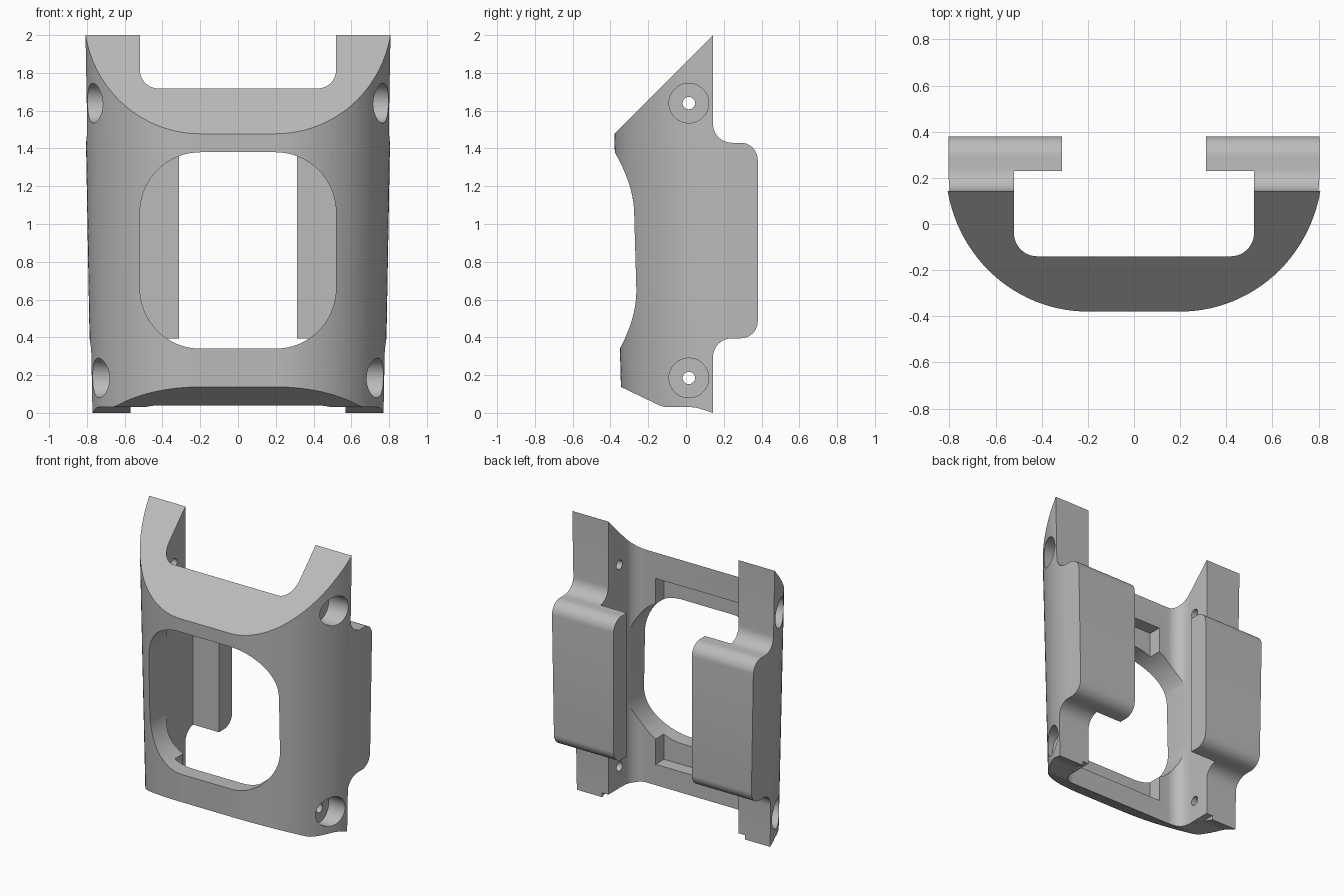
import bpy, bmesh, math
from mathutils import Vector

if "Cube" in bpy.data.objects:
    bpy.data.objects.remove(bpy.data.objects["Cube"])

grey = bpy.data.materials.new("light_grey")
grey.use_nodes = True
grey.diffuse_color = (0.5, 0.5, 0.5, 1)
grey.node_tree.nodes["Principled BSDF"].inputs["Base Color"].default_value = (0.5, 0.5, 0.5, 1)


def rounded(corners, segs=10):
    """Polygon from (u, v, radius) corners, with each corner filleted."""
    out = []
    for i, (u, v, r) in enumerate(corners):
        p = Vector((u, v))
        if r == 0:
            out.append(p)
            continue
        a = (Vector(corners[i - 1][:2]) - p).normalized()
        b = (Vector(corners[(i + 1) % len(corners)][:2]) - p).normalized()
        half = a.angle(b) / 2
        centre = p + (a + b).normalized() * (r / math.sin(half))
        start = p + a * (r / math.tan(half)) - centre
        end = p + b * (r / math.tan(half)) - centre
        sweep = math.pi - 2 * half
        for k in range(segs + 1):
            t = k / segs
            out.append(centre + (start * math.sin((1 - t) * sweep)
                                 + end * math.sin(t * sweep)) / math.sin(sweep))
    return out


def loft(name, low, high):
    """Solid between two matching rings of 3D points."""
    bm = bmesh.new()
    lo = [bm.verts.new(p) for p in low]
    hi = [bm.verts.new(p) for p in high]
    bm.faces.new(lo)
    bm.faces.new(hi)
    n = len(lo)
    for i in range(n):
        j = (i + 1) % n
        bm.faces.new((lo[i], lo[j], hi[j], hi[i]))
    bmesh.ops.recalc_face_normals(bm, faces=bm.faces)
    mesh = bpy.data.meshes.new(name)
    bm.to_mesh(mesh)
    bm.free()
    mesh.materials.append(grey)
    ob = bpy.data.objects.new(name, mesh)
    bpy.context.collection.objects.link(ob)
    return ob


def prism(name, pts, axis, start, end):
    """Extrude a 2D outline along the x, y or z axis."""
    place = {"x": lambda p, d: (d, p[0], p[1]),
             "y": lambda p, d: (p[0], d, p[1]),
             "z": lambda p, d: (p[0], p[1], d)}[axis]
    return loft(name, [place(p, start) for p in pts], [place(p, end) for p in pts])


def circle(u, v, r, n=40):
    return [(u + r * math.cos(k * math.tau / n), v + r * math.sin(k * math.tau / n))
            for k in range(n)]


def box(name, x0, x1, y0, y1, z0, z1):
    return prism(name, [(x0, y0), (x1, y0), (x1, y1), (x0, y1)], "z", z0, z1)


def combine(target, tool, operation):
    mod = target.modifiers.new("cut", "BOOLEAN")
    mod.operation, mod.object, mod.solver = operation, tool, "EXACT"
    bpy.context.view_layer.objects.active = target
    bpy.ops.object.modifier_apply(modifier=mod.name)
    bpy.data.objects.remove(tool)


def shell_ring(z):
    """Plan outline of the bowed outer shell, slightly tapered with height."""
    a, b = 0.579 + 0.018 * z, 0.583 + 0.026 * z
    half = []
    for k in range(29):
        t = math.pi / 2 * k / 28
        half.append((0.2 + a * math.sin(t), 0.242 - b * math.cos(t), z))
    half.append((0.2 + a, 0.6, z))
    return half + [(-x, y, z) for x, y, z in reversed(half)]


# Bowed shell trimmed to the side outline
bracket = loft("bracket_body", shell_ring(-0.2), shell_ring(2.2))
side = rounded([(0.143, 2.0, 0), (-0.6, 1.257, 0), (-0.6, 0.26, 0), (-0.12, 0.03, 0.12),
                (0.05, 0.03, 0.15), (0.143, 0.0, 0), (0.143, 0.395, 0.1),
                (0.38, 0.395, 0.09), (0.38, 1.43, 0.09), (0.143, 1.43, 0.1)])
combine(bracket, prism("side_outline", side, "x", -1.2, 1.2), "INTERSECT")

# Channel between the arms, narrower between the rear lips
channel = rounded([(-0.52, -0.14, 0.1), (0.52, -0.14, 0.1), (0.52, 0.23, 0), (0.312, 0.23, 0),
                   (0.312, 0.7, 0), (-0.312, 0.7, 0), (-0.312, 0.23, 0), (-0.52, 0.23, 0)])
combine(bracket, prism("channel_cutter", channel, "z", -0.5, 2.5), "DIFFERENCE")

# Front window and the rectangular recess behind it
window = rounded([(-0.519, 0.34, 0.32), (0.519, 0.34, 0.32),
                  (0.519, 1.38, 0.32), (-0.519, 1.38, 0.32)], 16)
combine(bracket, prism("window_cutter", window, "y", -0.8, 0.1), "DIFFERENCE")
combine(bracket, box("recess_cutter", -0.34, 0.34, -0.235, 0.0, 0.19, 1.53), "DIFFERENCE")

# Counterbored screw holes and small foot notches on both arms
for s in (-1, 1):
    for z in (0.185, 1.64):
        combine(bracket, prism("bore_cutter", circle(0.015, z, 0.105), "x", s * 0.64, s * 1.0),
                "DIFFERENCE")
        combine(bracket, prism("hole_cutter", circle(0.015, z, 0.033, 24), "x", s * 0.4, s * 0.8),
                "DIFFERENCE")
    x0, x1 = sorted((s * 0.5, s * 0.57))
    combine(bracket, box("notch_cutter", x0, x1, 0.0, 0.3, -0.1, 0.031), "DIFFERENCE")

bpy.ops.object.select_all(action="DESELECT")
bracket.select_set(True)
bpy.context.view_layer.objects.active = bracket
bpy.ops.object.shade_smooth_by_angle(angle=math.radians(25))
